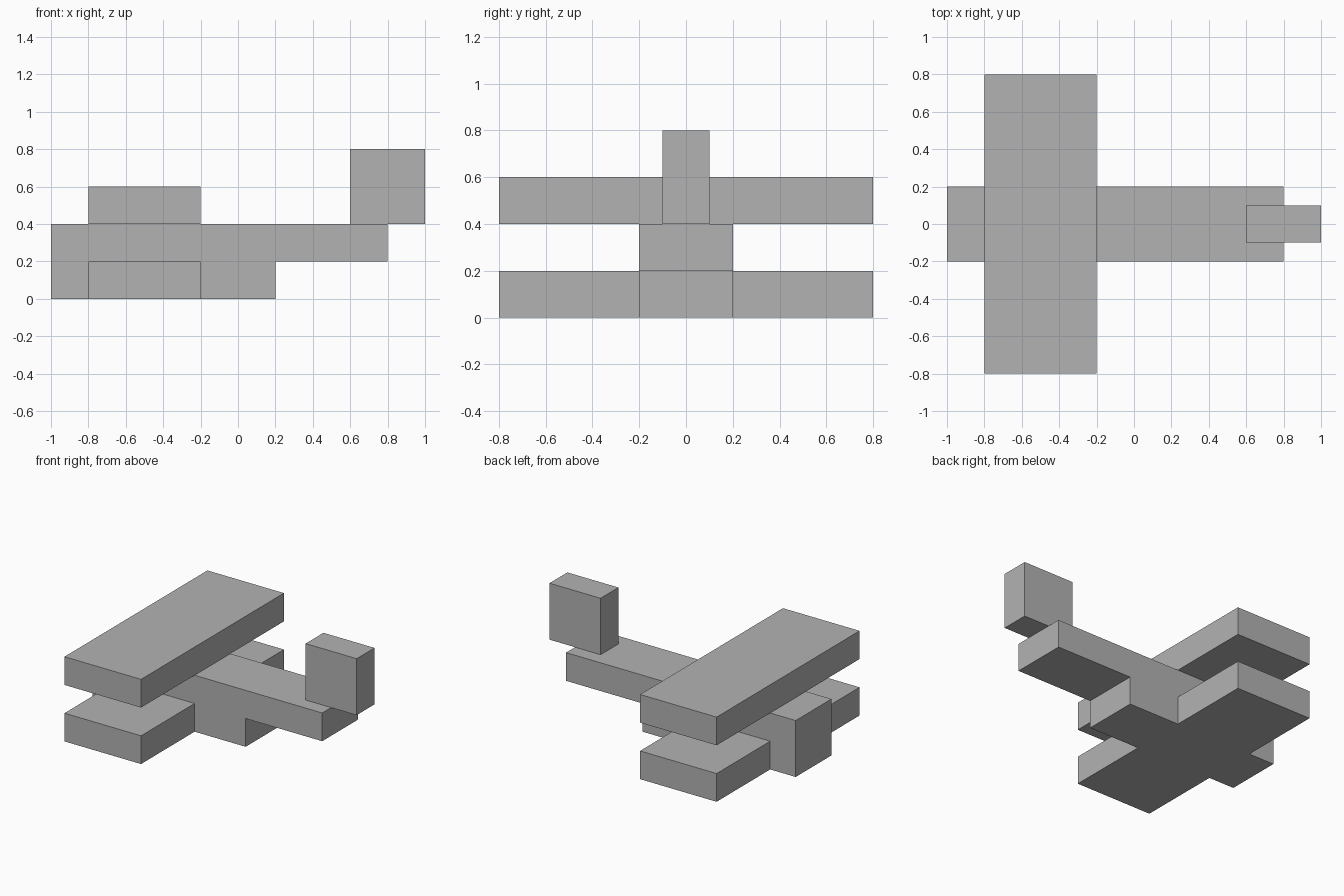
import bpy
import bmesh

cube = bpy.data.objects.get("Cube")
if cube:
    bpy.data.objects.remove(cube, do_unlink=True)

GREY = (0.45, 0.45, 0.45, 1.0)
grey = bpy.data.materials.new("plain grey")
grey.use_nodes = True
grey.diffuse_color = GREY
grey.node_tree.nodes["Principled BSDF"].inputs["Base Color"].default_value = GREY


def extrude_profile(name, profile, y_min, y_max):
    """Solid made from an x-z outline swept along y."""
    bm = bmesh.new()
    face = bm.faces.new([bm.verts.new((x, y_min, z)) for x, z in profile])
    swept = bmesh.ops.extrude_face_region(bm, geom=[face])["geom"]
    verts = [g for g in swept if isinstance(g, bmesh.types.BMVert)]
    bmesh.ops.translate(bm, verts=verts, vec=(0, y_max - y_min, 0))
    bmesh.ops.recalc_face_normals(bm, faces=bm.faces)
    mesh = bpy.data.meshes.new(name)
    bm.to_mesh(mesh)
    bm.free()
    mesh.materials.append(grey)
    obj = bpy.data.objects.new(name, mesh)
    bpy.context.collection.objects.link(obj)
    return obj


def box(name, x, y, z):
    outline = [(x[0], z[0]), (x[1], z[0]), (x[1], z[1]), (x[0], z[1])]
    return extrude_profile(name, outline, *y)


# Body with a deep nose and a raised, slim tail boom
body_outline = [(-1, 0), (0.2, 0), (0.2, 0.2), (0.8, 0.2), (0.8, 0.4), (-1, 0.4)]
extrude_profile("fuselage", body_outline, -0.2, 0.2)

# Upper wing across the top of the body
WING_X = (-0.8, -0.2)
box("upper_wing", WING_X, (-0.8, 0.8), (0.4, 0.6))

# Lower wing halves, butted against the body sides
lower = box("lower_wings", WING_X, (0.2, 0.8), (0, 0.2))
mirror = lower.modifiers.new("mirror", "MIRROR")
mirror.use_axis = (False, True, False)
mirror.use_mirror_merge = False

# Tail fin overhanging the end of the boom
box("tail_fin", (0.6, 1), (-0.1, 0.1), (0.4, 0.8))
